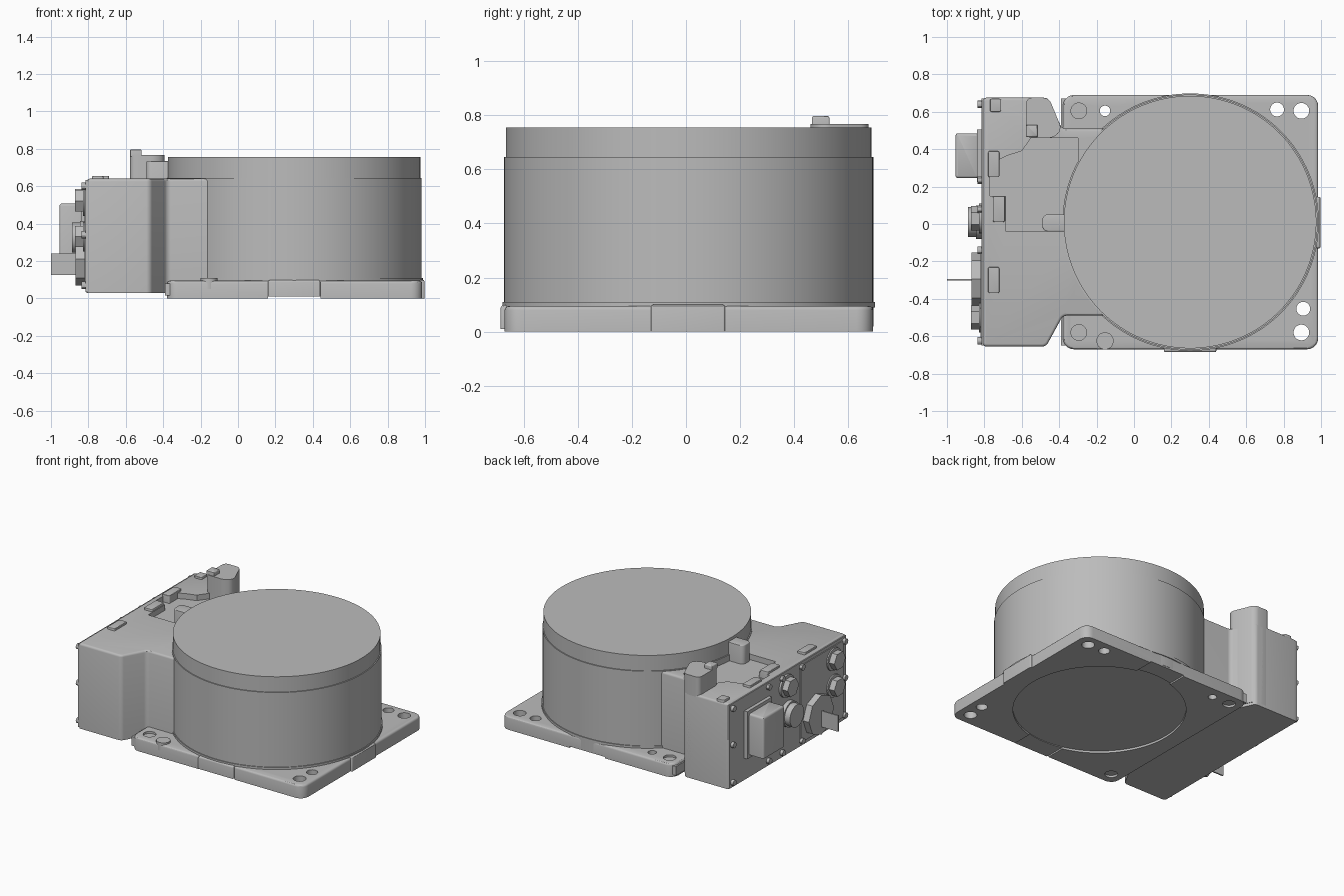
import bpy, bmesh, math
from mathutils import Matrix

if "Cube" in bpy.data.objects:
    bpy.data.objects.remove(bpy.data.objects["Cube"], do_unlink=True)

grey = bpy.data.materials.new("cast metal grey")
grey.use_nodes = True
COLOUR = (0.5, 0.5, 0.5, 1)
grey.diffuse_color = COLOUR
grey.node_tree.nodes["Principled BSDF"].inputs["Base Color"].default_value = COLOUR


def finish(name, bm):
    bmesh.ops.recalc_face_normals(bm, faces=bm.faces)
    mesh = bpy.data.meshes.new(name)
    bm.to_mesh(mesh)
    bm.free()
    mesh.materials.append(grey)
    ob = bpy.data.objects.new(name, mesh)
    bpy.context.collection.objects.link(ob)
    return ob


def prism(name, pts, z0, z1, corner=0, top=0):
    """Extruded outline with rounded corners and a rounded top rim."""
    bm = bmesh.new()
    base = bm.faces.new([bm.verts.new((x, y, z0)) for x, y in pts])
    up = bmesh.ops.extrude_face_region(bm, geom=[base])["geom"]
    for v in up:
        if isinstance(v, bmesh.types.BMVert):
            v.co.z = z1
    if corner:
        sides = [e for e in bm.edges if abs(e.verts[0].co.z - e.verts[1].co.z) > 1e-4]
        bmesh.ops.bevel(bm, geom=sides, offset=corner, segments=5, profile=0.5, affect='EDGES')
    if top:
        rim = [e for e in bm.edges if all(abs(v.co.z - z1) < 1e-5 for v in e.verts)]
        bmesh.ops.bevel(bm, geom=rim, offset=top, segments=3, profile=0.5, affect='EDGES')
    return finish(name, bm)


def box(name, x0, x1, y0, y1, z0, z1, corner=0, top=0):
    return prism(name, [(x0, y0), (x1, y0), (x1, y1), (x0, y1)], z0, z1, corner, top)


def disc(name, x, y, r, z0, z1, n=96):
    pts = [(x + r * math.cos(math.tau * i / n), y + r * math.sin(math.tau * i / n)) for i in range(n)]
    return prism(name, pts, z0, z1)


def plug(name, y, z, r, x0, x1, sides):
    """Round or many-sided part lying along x."""
    bm = bmesh.new()
    bmesh.ops.create_cone(bm, cap_ends=True, segments=sides, radius1=r, radius2=r, depth=x1 - x0,
                          matrix=Matrix.Translation(((x0 + x1) / 2, y, z)) @ Matrix.Rotation(math.pi / 2, 4, 'Y'))
    return finish(name, bm)


def cut(ob, cutter):
    cutter.hide_render = True
    mod = ob.modifiers.new("cut", 'BOOLEAN')
    mod.operation, mod.solver, mod.object = 'DIFFERENCE', 'EXACT', cutter
    bpy.context.view_layer.objects.active = ob
    bpy.ops.object.modifier_apply(modifier=mod.name)
    bpy.data.objects.remove(cutter, do_unlink=True)


CX, CY = 0.3, 0.01

# Base plate with mounting holes and a shallow round recess underneath
plate = box("base_plate", -0.38, 0.985, -0.67, 0.69, 0, 0.095, 0.06, 0.015)
for x, y, r in [(-0.295, 0.605, 0.042), (-0.155, 0.605, 0.028), (0.765, 0.612, 0.037), (0.895, 0.605, 0.042),
                (-0.295, -0.58, 0.042), (0.905, -0.453, 0.037), (0.895, -0.58, 0.042)]:
    cut(plate, disc("hole_cutter", x, y, r, -0.1, 0.3, 32))
cut(plate, disc("recess_cutter", CX, CY, 0.56, -0.1, 0.015))
cut(plate, box("slot_cutter", 0.16, 0.44, -0.9, 0.9, -0.1, 0.01))
disc("plate_boss", -0.155, -0.625, 0.046, 0.05, 0.108, 32)
box("front_pad", 0.16, 0.44, -0.685, -0.6, 0.01, 0.098, 0.008, 0.01)
box("side_pad", 0.9, 0.997, -0.13, 0.145, 0, 0.1, 0.008, 0.01)

# Round housing with its lid
disc("foot_ring", CX, CY, 0.688, 0.09, 0.11, 128)
disc("round_housing", CX, CY, 0.682, 0.02, 0.645, 128)
disc("lid", CX, CY, 0.675, 0.64, 0.755, 128)

# Electronics housing that narrows into a neck
body = prism("electronics_housing",
             [(-0.81, -0.655), (-0.47, -0.655), (-0.38, -0.49), (0.1, -0.49), (0.1, 0.51),
              (-0.385, 0.51), (-0.46, 0.675), (-0.81, 0.675)], 0.03, 0.64, 0.02, 0.015)
cut(body, prism("step_cutter", [(-0.685, -0.04), (-0.49, -0.04), (-0.3, -0.04), (-0.3, 0.46), (-0.55, 0.46),
                                (-0.6, 0.39), (-0.68, 0.365), (-0.77, 0.32), (-0.77, 0.15), (-0.685, 0.15)],
                0.6, 0.8))
box("lower_plinth", -0.39, -0.2, -0.65, 0.67, 0.015, 0.08)

# Corner tower and post on the housing
tower = prism("corner_tower", [(-0.577, 0.46), (-0.43, 0.46), (-0.385, 0.505), (-0.455, 0.675), (-0.577, 0.675)],
              0.05, 0.768, 0.03)
box("tower_tab", -0.577, -0.515, 0.465, 0.53, 0.76, 0.797, 0.005, 0.008)
box("lid_post", -0.49, -0.34, -0.04, 0.052, 0.55, 0.735, 0.03, 0.006)

# Small raised pads on the housing top
for name, x0, x1, y0, y1 in [("front_top_pad", -0.78, -0.72, -0.37, -0.23), ("rear_top_pad", -0.78, -0.72, 0.25, 0.39),
                             ("middle_top_pad", -0.755, -0.69, 0.01, 0.15), ("corner_top_pad", -0.77, -0.71, 0.6, 0.67)]:
    box(name, x0, x1, y0, y1, 0.59, 0.655, 0.01, 0.004)

# Connector panel
box("connector_panel", -0.815, -0.8, -0.65, 0.67, 0.035, 0.632)
box("cover_sheet", -0.821, -0.81, -0.61, -0.13, 0.06, 0.61)
box("square_flange", -0.84, -0.81, 0.225, 0.505, 0.19, 0.53)
box("square_connector", -0.955, -0.83, 0.245, 0.485, 0.215, 0.508, 0.015, 0.015)
plug("round_connector", 0.01, 0.325, 0.08, -0.888, -0.81, 40)
plug("round_connector_collar", 0.01, 0.325, 0.09, -0.845, -0.81, 40)
plug("large_hex_connector", -0.295, 0.21, 0.142, -0.868, -0.81, 8)
box("thin_tongue", -1.0, -0.86, -0.303, -0.293, 0.125, 0.24)
for name, y, z in [("rear_nut", 0.03, 0.53), ("upper_nut", -0.5, 0.52), ("lower_nut", -0.5, 0.33)]:
    plug(name, y, z, 0.065, -0.872, -0.81, 6)
    plug(name + "_washer", y, z, 0.08, -0.83, -0.81, 24)

# Panel screws
for y in (0.64, 0.235, 0.08, -0.14, -0.625):
    for z in (0.07, 0.6):
        plug("panel_screw", y, z, 0.02, -0.836, -0.81, 12)
for y in (0.64, -0.625):
    plug("middle_screw", y, 0.34, 0.02, -0.836, -0.81, 12)

# Smooth shading with sharp edges kept
bpy.ops.object.select_all(action='DESELECT')
for ob in bpy.context.collection.objects:
    if ob.type == 'MESH' and grey.name in ob.data.materials:
        ob.select_set(True)
        bpy.context.view_layer.objects.active = ob
bpy.ops.object.shade_smooth_by_angle(angle=math.radians(30))
